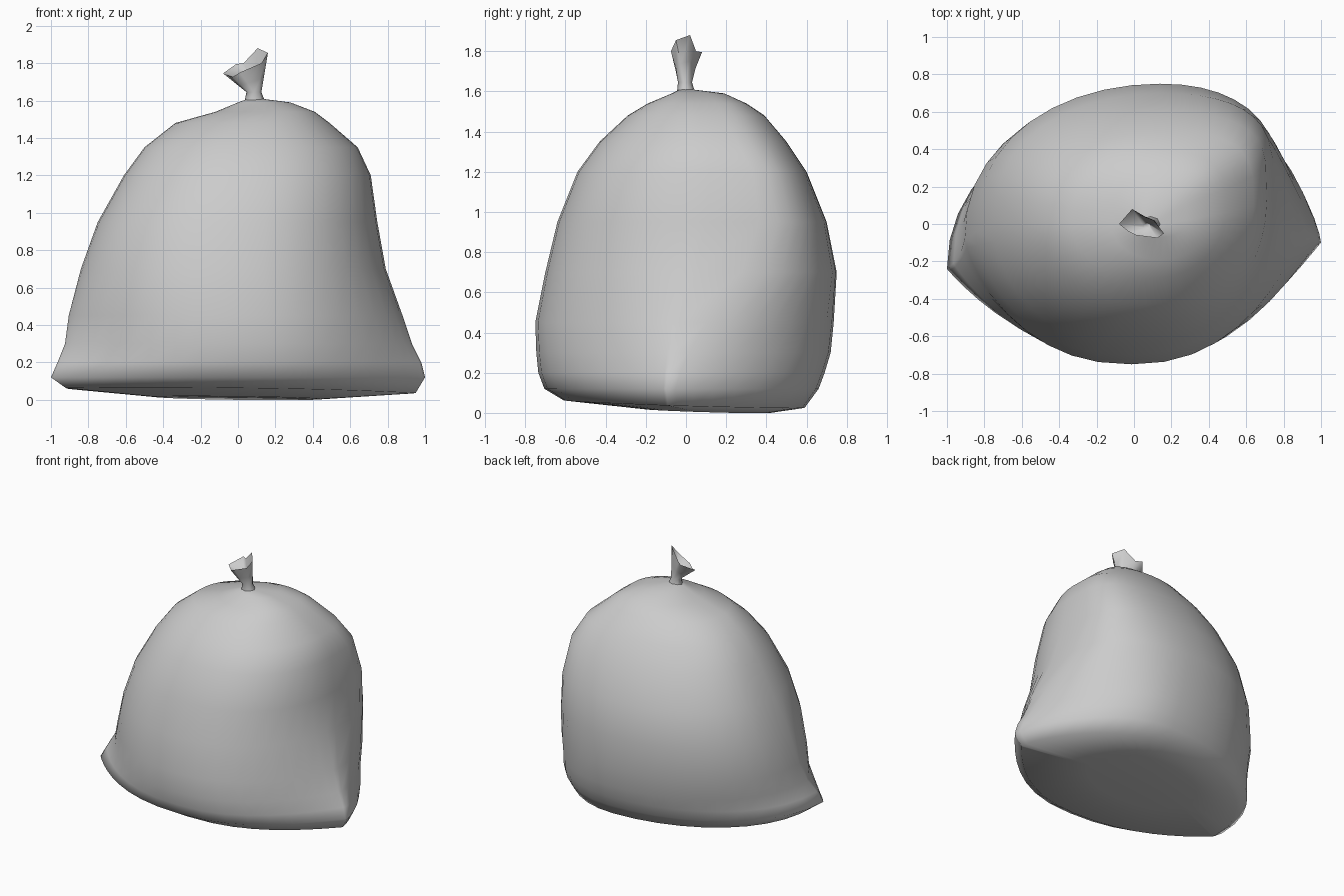
import bpy, bmesh
from math import cos, sin, pi

SEG = 10  # segments per quadrant of a bag ring

# height, left x, right x, front y, back y, y of left corner, y of right corner, pinch
ROWS = [
    (0.012, -0.45, 0.45, -0.20, 0.42, 0.00, 0.05, 0.6),
    (0.045, -0.92, 0.95, -0.61, 0.59, -0.23, -0.09, 0.95),
    (0.12, -1.00, 1.00, -0.705, 0.66, -0.24, -0.10, 1.0),
    (0.20, -0.965, 0.98, -0.735, 0.69, -0.21, -0.09, 0.9),
    (0.30, -0.925, 0.93, -0.745, 0.72, -0.15, -0.07, 0.75),
    (0.45, -0.905, 0.88, -0.75, 0.735, -0.08, -0.04, 0.5),
    (0.70, -0.84, 0.79, -0.70, 0.75, -0.04, 0.05, 0.23),
    (0.95, -0.75, 0.745, -0.64, 0.70, 0.0, 0.10, 0.08),
    (1.20, -0.61, 0.71, -0.54, 0.60, 0.0, 0.12, 0.08),
    (1.35, -0.50, 0.64, -0.43, 0.50, 0.0, 0.10, 0.15),
    (1.48, -0.335, 0.49, -0.29, 0.39, 0.0, 0.06, 0.15),
    (1.54, -0.12, 0.41, -0.19, 0.30, 0.0, 0.05, 0.1),
    (1.59, 0.00, 0.28, -0.07, 0.19, 0.0, 0.02, 0.1),
    (1.61, 0.055, 0.125, -0.03, 0.03, 0.0, 0.0, 0.1),
]
# quadrant exponents (round, pinched, crown): back right, back left, front left, front right
POWER = [(0.35, 1.5, 0.92), (0.82, 0.95, 1.0), (0.95, 1.95, 0.87), (0.9, 2.1, 0.88)]


def bag_ring(row):
    z, x0, x1, y0, y1, yl, yr, w = row
    mid, half = (x0 + x1) / 2, (x1 - x0) / 2
    pts = []
    for i in range(4 * SEG):
        q = i // SEG
        t = i * pi / (2 * SEG)
        c, s = cos(t), sin(t)
        lo, hi, crown = POWER[q]
        xc = mid + half * (0.2 if q < 2 else 0.0)
        side_x, side_y = (x1, yr) if q in (0, 3) else (x0, yl)
        end_y = y1 if q < 2 else y0
        x = xc + (side_x - xc) * abs(c) ** crown
        y = side_y + (end_y - side_y) * abs(s) ** (lo + (hi - lo) * w)
        tilt = -0.03 * (x * 0.4 + y) if z < 0.1 else 0
        pts.append((x, y, max(0.0, z + tilt)))
    return pts


def loft(name, rings, cap_start, cap_end, angle):
    bm = bmesh.new()
    loops = [[bm.verts.new(p) for p in r] for r in rings]
    n = len(loops[0])
    for a, b in zip(loops, loops[1:]):
        for i in range(n):
            j = (i + 1) % n
            bm.faces.new((a[i], a[j], b[j], b[i]))
    if cap_start:
        bm.faces.new(loops[0][::-1])
    if cap_end:
        bm.faces.new(loops[-1])
    bmesh.ops.recalc_face_normals(bm, faces=bm.faces)
    me = bpy.data.meshes.new(name)
    bm.to_mesh(me)
    bm.free()
    ob = bpy.data.objects.new(name, me)
    bpy.context.collection.objects.link(ob)
    bpy.ops.object.select_all(action='DESELECT')
    ob.select_set(True)
    bpy.context.view_layer.objects.active = ob
    bpy.ops.object.shade_smooth_by_angle(angle=angle)
    return ob


# filled sack with pinched bottom corners
loft("bag_body", [bag_ring(r) for r in ROWS], True, True, 2.5)

# gathered, flared neck above the tie
rim = [(0.16, -0.05, 1.855), (0.105, 0.02, 1.88), (0.03, 0.05, 1.80), (-0.01, 0.08, 1.795),
       (-0.08, 0.0, 1.745), (-0.03, -0.04, 1.725), (0.01, -0.06, 1.75), (0.125, -0.075, 1.80)]


def oval(cx, cy, rx, ry, z):
    return [(cx + rx * cos(i * pi / 4), cy + ry * sin(i * pi / 4), z) for i in range(8)]


waist = oval(0.085, -0.005, 0.04, 0.035, 1.645)
inner = oval(0.07, -0.01, 0.02, 0.015, 1.70)
middle = [tuple(a * 0.55 + b * 0.45 for a, b in zip(p, q)) for p, q in zip(waist, rim)]
loft("tied_neck", [oval(0.09, 0, 0.055, 0.045, 1.595), waist, middle, rim, inner], False, True, 1.2)
